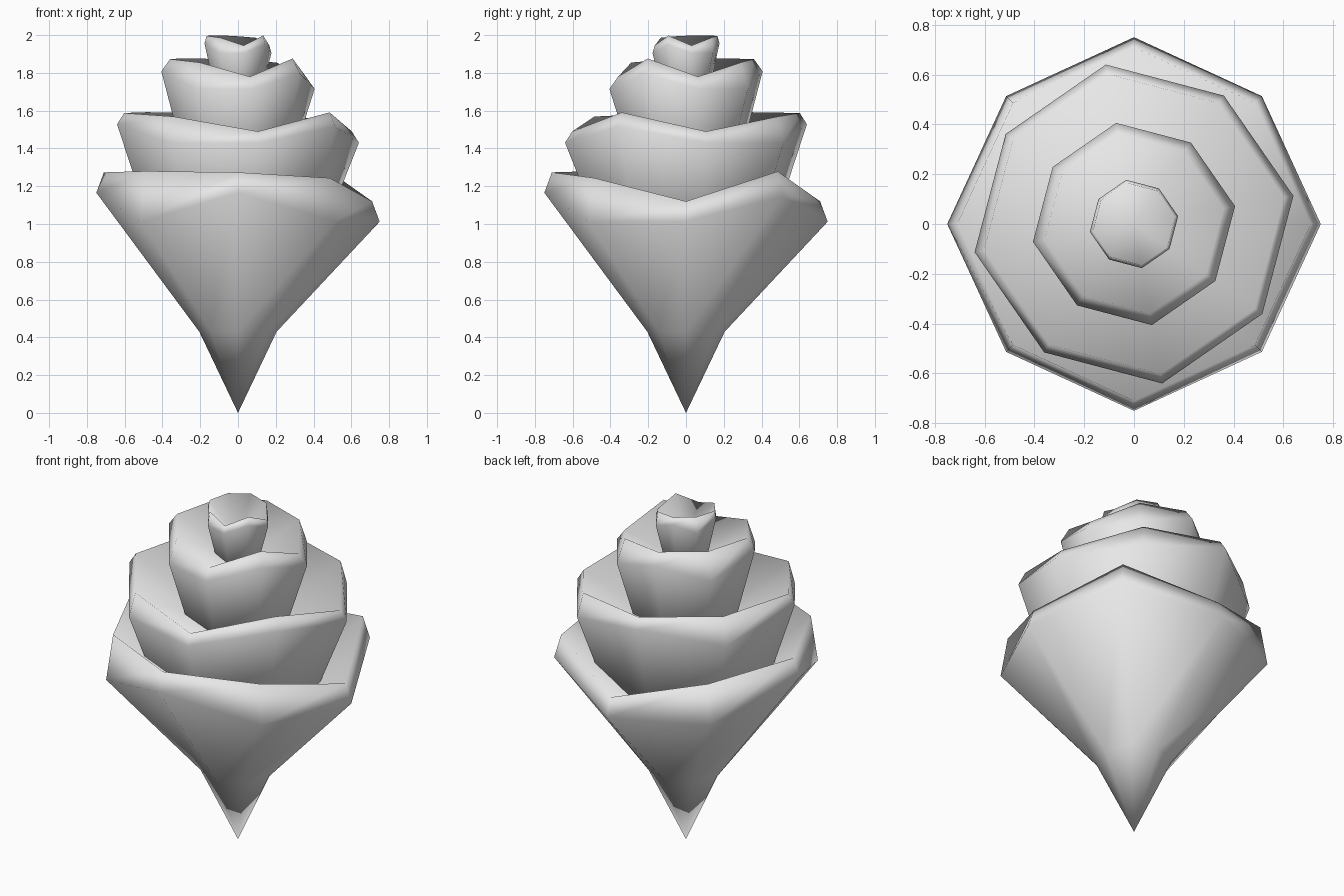
import bpy, bmesh, math

if "Cube" in bpy.data.objects:
    bpy.data.objects.remove(bpy.data.objects["Cube"])

N = 8
mat = bpy.data.materials.new("light_grey")
mat.diffuse_color = (0.8, 0.8, 0.8, 1)
mat.use_nodes = True
mat.node_tree.nodes["Principled BSDF"].inputs["Base Color"].default_value = mat.diffuse_color

# How far rim and belt corners dip, by steps away from the petal's raised point
RIM_DIP = [0.04, 1.0, 0.25, 0.07, 0.03]
BELT_DIP = [0.18, 1.0, 1.0, 0.07, 1.0]


def ring(bm, r, z, turn, drop=0.0, peak=0, dip=RIM_DIP):
    verts = []
    for i in range(N):
        a = math.radians(turn + 360 * i / N)
        step = (i - peak) % N
        step = min(step, N - step)
        # every second corner is pulled in slightly
        rr = r * (0.968 if drop and i % 2 else 1.0)
        verts.append(bm.verts.new((rr * math.cos(a), rr * math.sin(a), z - drop * dip[step])))
    return verts


def bridge(bm, lo, hi):
    for i in range(N):
        j = (i + 1) % N
        bm.faces.new((lo[i], lo[j], hi[j], hi[i]))


def petal_layer(name, base, belt_r, rim_r, rim_z, belt_dz, drop, turn, peak, floor_z, tip):
    bm = bmesh.new()
    # outer wall, widest belt and turned-in rim
    rings = [ring(bm, base[0], base[1], turn),
             ring(bm, belt_r, rim_z - belt_dz, turn, drop, peak, BELT_DIP),
             ring(bm, rim_r, rim_z, turn, drop, peak)]
    for lo, hi in zip(rings, rings[1:]):
        bridge(bm, lo, hi)
    # dished inside and pointed bottom
    c = bm.verts.new((0, 0, floor_z))
    t = bm.verts.new((0, 0, tip))
    for i in range(N):
        j = (i + 1) % N
        bm.faces.new((c, rings[2][i], rings[2][j]))
        bm.faces.new((t, rings[0][j], rings[0][i]))
    me = bpy.data.meshes.new(name)
    bm.to_mesh(me)
    bm.free()
    me.materials.append(mat)
    me.shade_smooth()
    ob = bpy.data.objects.new(name, me)
    bpy.context.collection.objects.link(ob)


petal_layer("outer_petals", (0.205, 0.43), 0.75, 0.71, 1.285, 0.108, 0.165, 0, 1, 0.72, 0.0)
petal_layer("second_petals", (0.465, 0.97), 0.65, 0.612, 1.595, 0.06, 0.105, 10, 7, 1.21, 0.80)
petal_layer("third_petals", (0.275, 1.29), 0.412, 0.365, 1.88, 0.065, 0.10, 10, 7, 1.66, 1.20)
petal_layer("bud_centre", (0.115, 1.66), 0.18, 0.168, 2.0, 0.04, 0.055, 10, 7, 1.78, 1.62)
